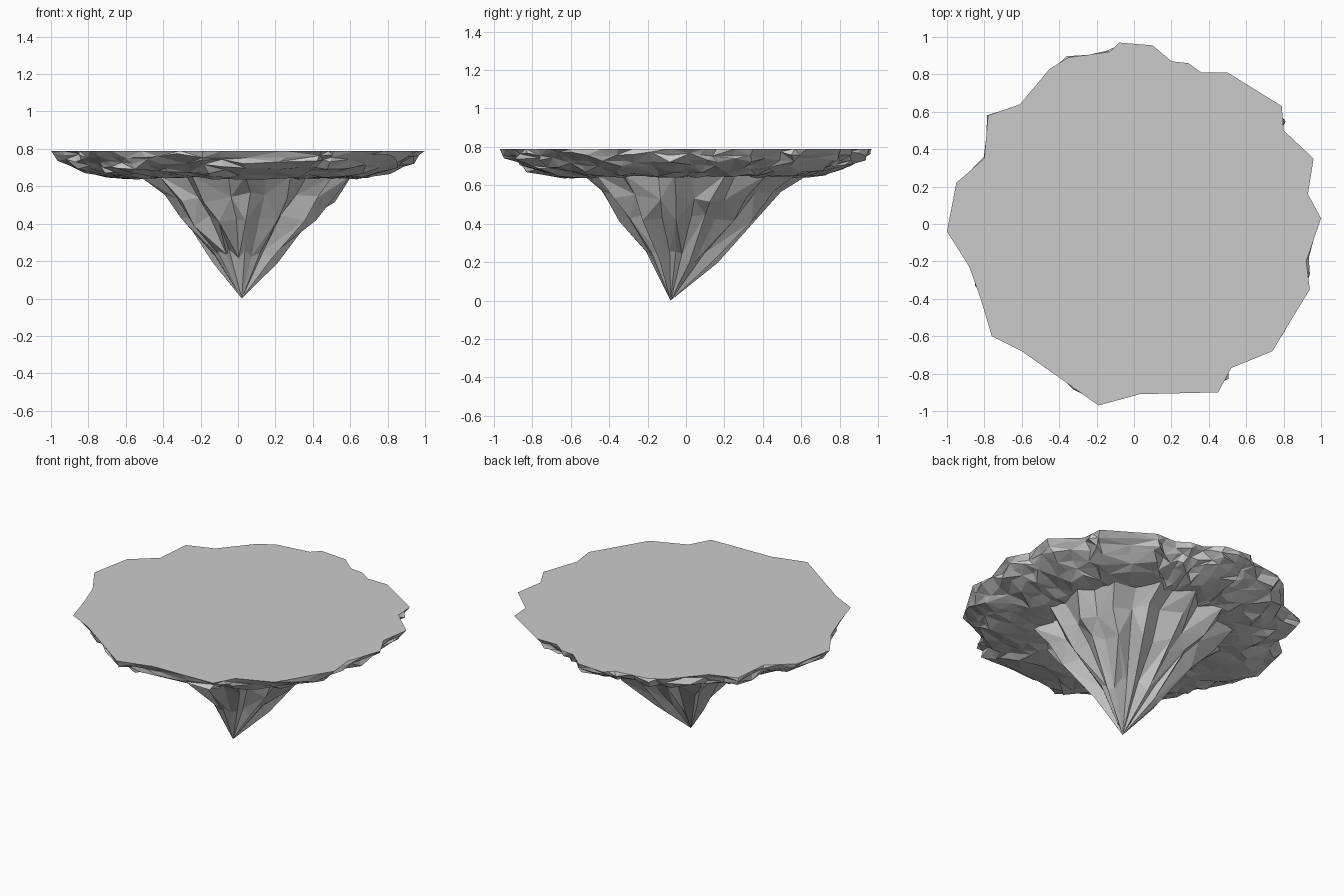
import bpy, bmesh, math, random
from mathutils import Vector

if "Cube" in bpy.data.objects:
    bpy.data.objects.remove(bpy.data.objects["Cube"])

random.seed(7)

# Jagged plan outline of the flat top, counter-clockwise
OUTLINE = [(1, .03), (.93, .16), (.96, .35), (.8, .5), (.79, .63), (.5, .81), (.36, .81),
           (.29, .86), (.2, .87), (.1, .955), (-.08, .97), (-.13, .92), (-.35, .89), (-.45, .83),
           (-.61, .64), (-.78, .58), (-.8, .35), (-.95, .22), (-1, -.04), (-.88, -.23),
           (-.82, -.4), (-.76, -.6), (-.6, -.68), (-.43, -.8), (-.19, -.97), (.03, -.91),
           (.45, -.9), (.52, -.77), (.74, -.68), (.83, -.53), (.94, -.35), (.92, -.2)]


def loft(name, rings, cap_first=False, tip=None):
    """Join rings of points with triangles; optional flat cap and pointed end."""
    bm = bmesh.new()
    loops = [[bm.verts.new(p) for p in ring] for ring in rings]
    n = len(loops[0])
    if cap_first:
        bm.faces.new(loops[0])
    for k, (a, b) in enumerate(zip(loops, loops[1:])):
        for i in range(n):
            j = (i + 1) % n
            if (i + k) % 2:
                bm.faces.new((a[i], b[i], b[j]))
                bm.faces.new((a[i], b[j], a[j]))
            else:
                bm.faces.new((a[i], b[i], a[j]))
                bm.faces.new((a[j], b[i], b[j]))
    if tip:
        t = bm.verts.new(tip)
        for i in range(n):
            bm.faces.new((loops[-1][i], t, loops[-1][(i + 1) % n]))
    bmesh.ops.recalc_face_normals(bm, faces=bm.faces)
    mesh = bpy.data.meshes.new(name)
    bm.to_mesh(mesh)
    bm.free()
    ob = bpy.data.objects.new(name, mesh)
    bpy.context.collection.objects.link(ob)
    return ob


# Slab: flat top with craggy tiers stepping inwards underneath
edge = []
for i, p in enumerate(OUTLINE):
    p, q = Vector(p), Vector(OUTLINE[(i + 1) % len(OUTLINE)])
    edge += [p, (p + q) / 2]

# scale, height, radial roughness, height roughness
TIERS = [(.985, .763, .025, .012), (.95, .732, .035, .014), (.9, .705, .035, .014),
         (.83, .677, .035, .012), (.74, .655, .035, .012), (.64, .645, .03, .01),
         (.5, .648, .01, .006)]
rings = [[(p.x, p.y, .79) for p in edge]]
for scale, z, rough, zrough in TIERS:
    ring = []
    for p in edge:
        r = p.length * .8 + .95 * .2 if scale < .95 else p.length
        a = math.atan2(p.y, p.x) + random.uniform(-.025, .025)
        r = min(r * scale + random.uniform(-rough, rough), r * 1.02, .99)
        ring.append((r * math.cos(a), r * math.sin(a), z + random.uniform(-zrough, zrough)))
    rings.append(ring)
loft("rock_slab", rings, cap_first=True)

# Spike: fluted inverted cone running down to an off-centre point
SIDES = 28
flute = [(.035 if i % 2 else -.045) + random.uniform(-.035, .035) for i in range(SIDES)]
# centre x, centre y, radius, height
LEVELS = [(.04, .05, .54, .655), (.05, .03, .44, .54), (.05, .015, .34, .42),
          (.035, -.02, .17, .23)]
rings = []
for cx, cy, radius, z in LEVELS:
    ring = []
    for i in range(SIDES):
        a = 2 * math.pi * i / SIDES + random.uniform(-.05, .05)
        r = radius * (1 + flute[i] * 1.8 + random.uniform(-.03, .03))
        dz = 0 if z > .6 else random.uniform(-.04, .04)
        ring.append((cx + r * math.cos(a), cy + r * math.sin(a), z + dz))
    rings.append(ring)
loft("rock_spike", rings, tip=(.02, -.08, 0))
